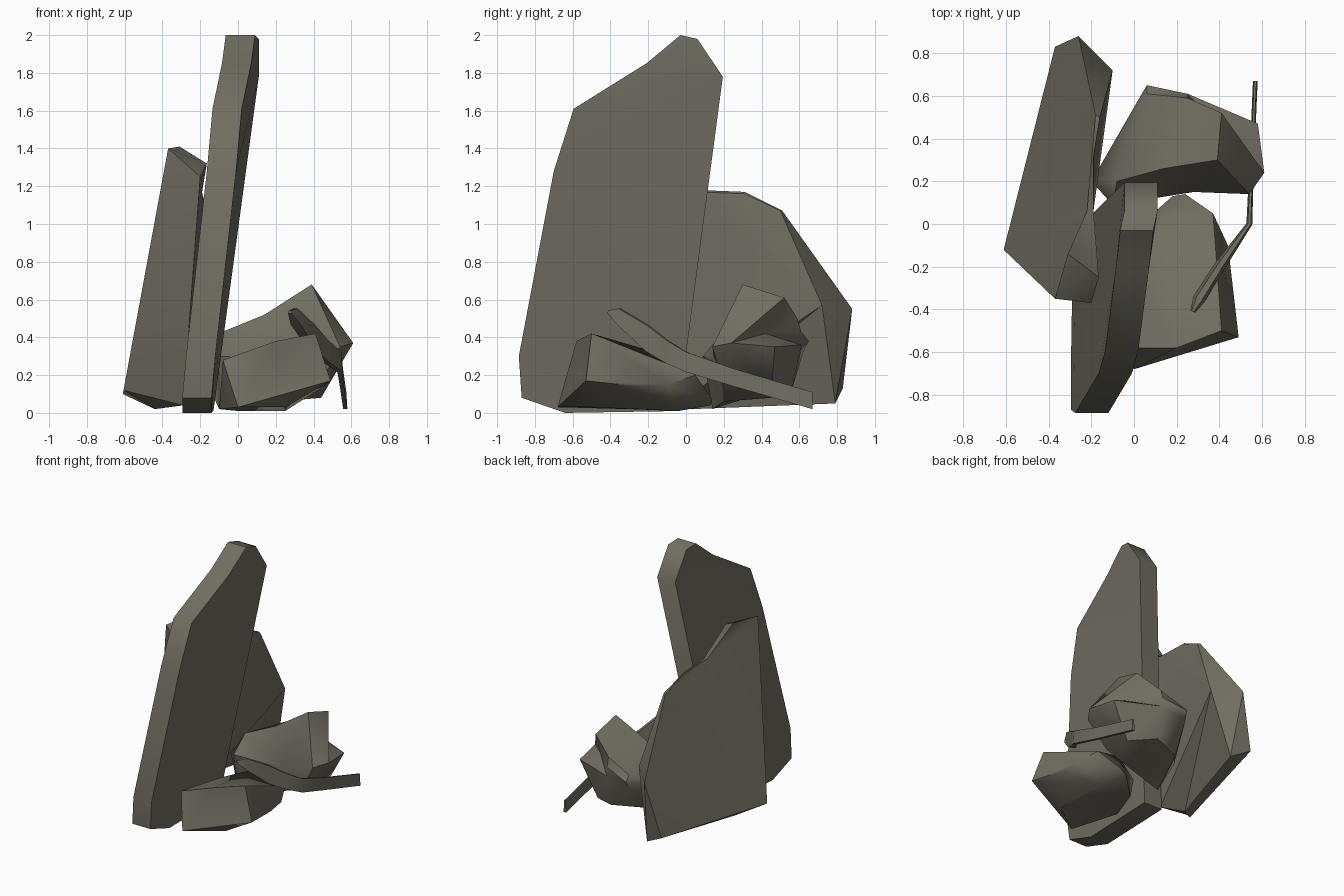
import bpy, bmesh, math
from mathutils import Vector

if "Cube" in bpy.data.objects:
    bpy.data.objects.remove(bpy.data.objects["Cube"])

stone = bpy.data.materials.new("grey_brown_stone")
stone.diffuse_color = (0.165, 0.157, 0.122, 1)
stone.use_nodes = True
stone.node_tree.nodes["Principled BSDF"].inputs["Base Color"].default_value = stone.diffuse_color


def finish(name, bm, angle):
    bmesh.ops.recalc_face_normals(bm, faces=bm.faces)
    me = bpy.data.meshes.new(name)
    bm.to_mesh(me)
    bm.free()
    ob = bpy.data.objects.new(name, me)
    bpy.context.collection.objects.link(ob)
    me.materials.append(stone)
    bpy.ops.object.select_all(action='DESELECT')
    ob.select_set(True)
    bpy.context.view_layer.objects.active = ob
    bpy.ops.object.shade_smooth_by_angle(angle=math.radians(angle))
    return ob


def loft(name, rings, tips=(None, None), angle=35):
    """Skin between rings; close ends with a flat cap or a tip point."""
    bm = bmesh.new()
    loops = [[bm.verts.new(p) for p in r] for r in rings]
    n = len(loops[0])
    for a, b in zip(loops, loops[1:]):
        for i in range(n):
            j = (i + 1) % n
            bm.faces.new((a[i], a[j], b[j], b[i]))
    for loop, tip in zip((loops[0], loops[-1]), tips):
        if tip is None:
            bm.faces.new(loop)
        else:
            t = bm.verts.new(tip)
            for i in range(n):
                bm.faces.new((loop[i], loop[(i + 1) % n], t))
    bmesh.ops.recalc_face_normals(bm, faces=bm.faces)
    bmesh.ops.triangulate(bm, faces=[f for f in bm.faces if len(f.verts) > 3])
    return finish(name, bm, angle)


def rock(name, pts, angle=45):
    """Convex stone whose large front and under faces are chipped inward."""
    bm = bmesh.new()
    for p in pts:
        bm.verts.new(p)
    bmesh.ops.convex_hull(bm, input=bm.verts)
    bmesh.ops.delete(bm, geom=[v for v in bm.verts if not v.link_faces], context='VERTS')
    bmesh.ops.recalc_face_normals(bm, faces=bm.faces)
    bmesh.ops.dissolve_limit(bm, angle_limit=math.radians(12), verts=bm.verts, edges=bm.edges)
    bm.normal_update()
    chipped = [f for f in bm.faces if f.calc_area() > .05
               and (f.normal.z < -.6 or f.normal.y < -.7)]
    for f in chipped:
        bmesh.ops.poke(bm, faces=[f], offset=-.035)
    bmesh.ops.triangulate(bm, faces=[f for f in bm.faces if len(f.verts) > 3])
    return finish(name, bm, angle)


# tall leaning slab: (y, z, x of right face)
prof = [(-.87, .08, -.14), (-.885, .3, -.12), (-.70, 1.28, -.01), (-.595, 1.61, .02),
        (-.21, 1.85, .07), (-.03, 2, .09), (.06, 1.98, .11), (.195, 1.78, .11),
        (-.04, .01, -.13), (-.64, 0, -.14)]
loft("tall_slab", [[(x - .155, y, z) for y, z, x in prof],
                   [(x, y, z) for y, z, x in prof]], angle=50)

# shorter slab behind: outer outline, inner outline, meeting along a thin top edge
loft("rear_slab", [
    [(-.61, -.12, .1), (-.37, .83, .13), (-.26, .88, .55), (-.18, .51, 1.07),
     (-.20, .31, 1.17), (-.22, .06, 1.18), (-.31, -.14, 1.41), (-.37, -.35, 1.40),
     (-.606, -.125, .12)],
    [(-.44, .03, .02), (-.22, .79, .05), (-.10, .72, .57), (-.16, .5, 1.07),
     (-.19, .31, 1.16), (-.19, .06, 1.17), (-.165, -.25, 1.32), (-.20, -.37, 1.25),
     (-.29, -.06, .04)]])

# low boulder in front
rock("front_boulder", [
    (0, -.68, .03), (.49, -.53, .17), (.41, -.50, .42), (.2, -.58, .38), (-.08, -.58, .28),
    (.455, -.25, .14), (.44, -.1, .15), (.37, .05, .2), (.24, .14, .07), (.18, .13, .04),
    (.12, -.02, .28), (.25, -.25, .37), (-.1, -.3, .02), (-.08, -.1, .2),
    (.25, -.04, .01), (0, -.04, .01), (.25, -.5, .03)])

# raised boulder at the back, with a dented outer end
loft("rear_boulder", [
    [(.54, .14, .35), (.39, .30, .68), (.41, .52, .61), (.44, .42, .42),
     (.58, .47, .35), (.44, .45, .08), (.42, .2, .13)],
    [(.28, .15, .28), (.14, .26, .52), (.25, .59, .50), (.25, .61, .43),
     (.25, .61, .36), (.25, .56, .12), (.22, .2, .06)],
    [(-.1, .09, .30), (-.08, .2, .43), (.06, .61, .42), (.06, .65, .38),
     (.05, .62, .32), (0, .45, .12), (-.1, .14, .02)]],
    tips=((.61, .24, .37), (-.2, .2, .24)), angle=45)

# thin curved shard: centre point, half height, half thickness
path = [(.275, -.41, .535, .008, .012), (.305, -.35, .51, .042, .03),
        (.40, -.2, .395, .068, .026), (.47, -.1, .325, .06, .02), (.54, 0, .27, .053, .014),
        (.55, .25, .188, .047, .011), (.568, .67, .065, .045, .011)]
rings = []
for i, (x, y, z, h, t) in enumerate(path):
    a, b = path[max(i - 1, 0)], path[min(i + 1, len(path) - 1)]
    side = Vector((b[1] - a[1], a[0] - b[0], 0)).normalized() * t
    c, up = Vector((x, y, z)), Vector((0, 0, h))
    rings.append([c + side - up, c + side * .5 + up, c - side * .5 + up, c - side - up])
loft("curved_shard", rings)
